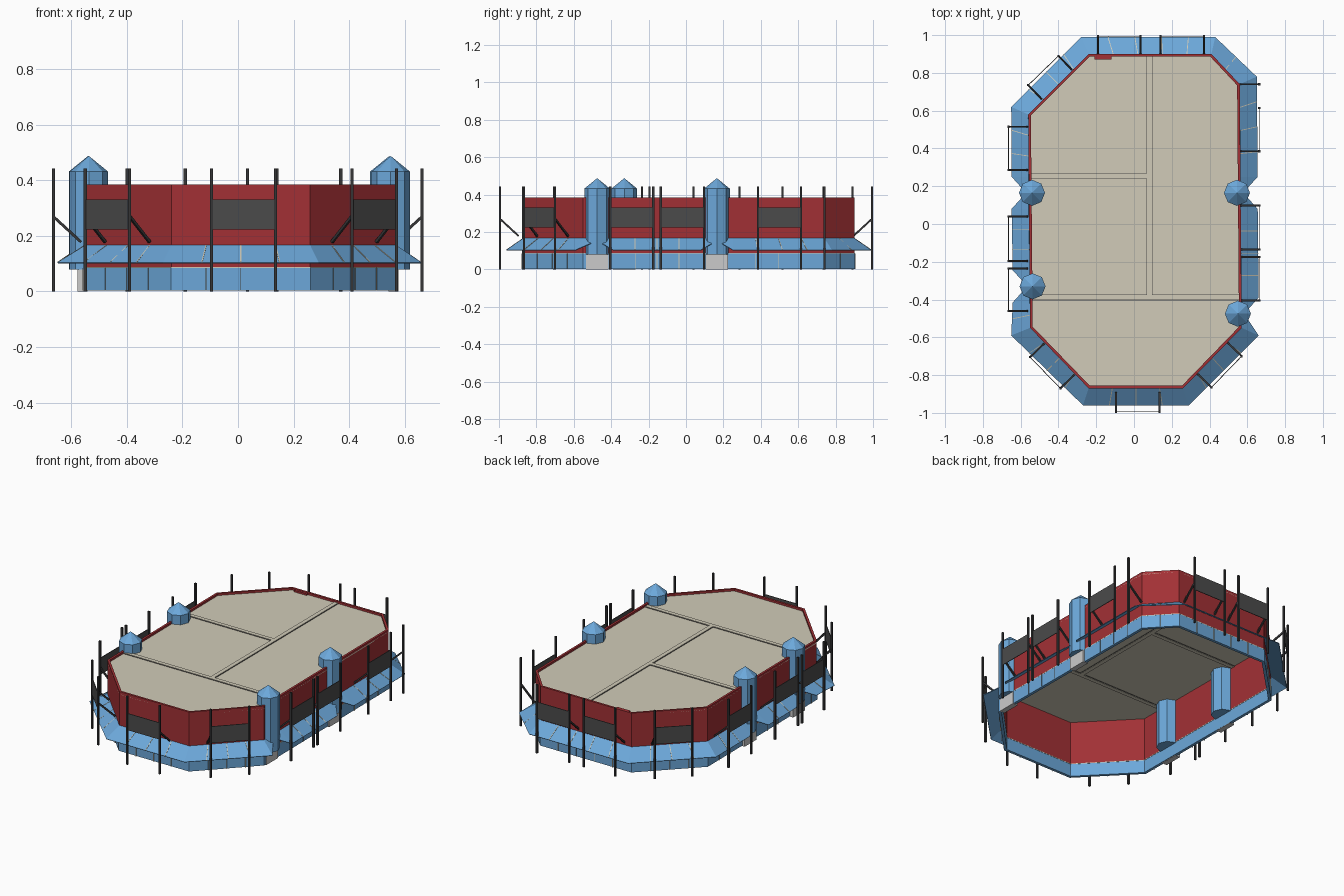
import bpy, bmesh, math
from mathutils import Vector

if "Cube" in bpy.data.objects:
    bpy.data.objects.remove(bpy.data.objects["Cube"])


def material(name, rgb):
    m = bpy.data.materials.new(name)
    m.diffuse_color = (*rgb, 1)
    m.use_nodes = True
    m.node_tree.nodes["Principled BSDF"].inputs["Base Color"].default_value = m.diffuse_color
    return m


RED = material("red", (0.36, 0.03, 0.035))
BLUE = material("blue", (0.15, 0.39, 0.70))
CREAM = material("cream", (0.64, 0.60, 0.48))
PANEL = material("charcoal", (0.07, 0.07, 0.07))
POST = material("dark_metal", (0.035, 0.035, 0.037))


def mesh(name, verts, faces, mat=None, thick=0, offset=-1):
    me = bpy.data.meshes.new(name)
    me.from_pydata([tuple(v) for v in verts], [], faces)
    ob = bpy.data.objects.new(name, me)
    bpy.context.collection.objects.link(ob)
    if mat:
        me.materials.append(mat)
    if thick:
        s = ob.modifiers.new("thickness", "SOLIDIFY")
        s.thickness, s.offset, s.use_even_offset = thick, offset, True
    return ob


def strip(name, low, high, mat, thick, offset=-1):
    """Closed band of quads between two matching loops."""
    n = len(low)
    faces = [(i, (i + 1) % n, n + (i + 1) % n, n + i) for i in range(n)]
    return mesh(name, low + high, faces, mat, thick, offset)


def bar(name, a, b, w, h, mat):
    """Rectangular bar from a to b, w wide sideways and h deep."""
    a, b = Vector(a), Vector(b)
    d = (b - a).normalized()
    side = d.cross(Vector((0, 0, 1)))
    side = side.normalized() if side.length > 1e-4 else Vector((1, 0, 0))
    up = side.cross(d)
    vs = [p + side * sx * w / 2 + up * sy * h / 2
          for p in (a, b) for sx, sy in ((-1, -1), (1, -1), (1, 1), (-1, 1))]
    fs = [(3, 2, 1, 0), (4, 5, 6, 7)] + [(i, (i + 1) % 4, (i + 1) % 4 + 4, i + 4) for i in range(4)]
    return mesh(name, vs, fs, mat)


# Building outline, counter-clockwise from the front left corner
plan = [(-0.24, -0.87), (0.26, -0.87), (0.57, -0.55), (0.56, 0.74),
        (0.41, 0.90), (-0.24, 0.90), (-0.56, 0.58), (-0.55, -0.55)]


def loop(z, pts=plan):
    return [(x, y, z) for x, y in pts]


# Walls, lower band and roof deck
strip("red_wall", loop(0.08), loop(0.385), RED, 0.014)
strip("lower_band", loop(0.003), loop(0.085), BLUE, 0.018, -0.6)
strip("band_trim", loop(0.084), loop(0.088), CREAM, 0.02, -0.6)
mesh("roof_deck", loop(0.372), [tuple(range(8))], CREAM, 0.006)

# Roof dividers: a thin dark bed with a cream strip on it
for k, (a, b) in enumerate((((-0.55, -0.388), (0.56, -0.388)), ((0.082, -0.376), (0.082, 0.89)),
                            ((-0.55, 0.255), (0.07, 0.255)))):
    bar(f"divider_edge_{k}", (*a, 0.369), (*b, 0.369), 0.032, 0.011, PANEL)
    bar(f"divider_{k}", (*a, 0.369), (*b, 0.369), 0.026, 0.015, CREAM)
bar("roof_block", (-0.21, 0.882, 0.376), (-0.12, 0.882, 0.376), 0.02, 0.014, RED)

# Sloped awning, pinched in behind each tower: (inner point, outer point, outer height)
awning = [((-0.24, -0.87), (-0.27, -0.96), 0.105), ((0.26, -0.87), (0.29, -0.96), 0.105),
          ((0.57, -0.55), (0.66, -0.59), 0.105)]


def pinch(x, y, ends):
    out = math.copysign(0.09, x)
    return [((x, y + d), (x + (out if d else out * 0.15), y + d), 0.105 if d else 0.155) for d in ends]


awning += pinch(0.57, -0.475, (0, 0.085)) + pinch(0.565, 0.165, (-0.085, 0, 0.085))
awning += [((0.56, 0.74), (0.65, 0.78), 0.105), ((0.41, 0.90), (0.43, 0.99), 0.105),
           ((-0.24, 0.90), (-0.28, 0.99), 0.105), ((-0.56, 0.58), (-0.65, 0.62), 0.105)]
awning += pinch(-0.558, 0.165, (0.085, 0, -0.085)) + pinch(-0.552, -0.33, (0.085, 0, -0.085))
awning += [((-0.55, -0.55), (-0.65, -0.59), 0.105)]
outer = [(*o, z) for _, o, z in awning]
inner = [(*i, 0.167) for i, _, _ in awning]
strip("awning", outer, inner, BLUE, 0.004)

# Cream seams on the awning and the lower band
n = len(awning)
for i in range(n):
    j = (i + 1) % n
    o0, o1, i0, i1 = map(Vector, (outer[i], outer[j], inner[i], inner[j]))
    if (i1 - i0).length < 0.12:
        continue
    count = max(2, round((i1 - i0).length / 0.12))
    d = (i1 - i0).normalized()
    out = Vector((d.y, -d.x, 0)) * 0.008
    for k in range(1, count):
        t = k / count
        bar("awning_seam", o0.lerp(o1, t), i0.lerp(i1, t), 0.004, 0.003, CREAM)
        p = i0.lerp(i1, t) + out
        bar("band_seam", (p.x, p.y, 0.003), (p.x, p.y, 0.085), 0.003, 0.003, CREAM)

# Corner turrets with pyramid caps and grey footings
for x, y in ((0.545, 0.165), (0.55, -0.475), (-0.54, 0.165), (-0.537, -0.33)):
    ring = [(x + 0.069 * math.cos(a * math.pi / 4), y + 0.069 * math.sin(a * math.pi / 4)) for a in range(8)]
    vs = loop(0.08, ring) + loop(0.432, ring) + [(x, y, 0.488)]
    fs = [tuple(range(7, -1, -1))]
    for i in range(8):
        j = (i + 1) % 8
        fs += [(i, j, j + 8, i + 8), (i + 8, j + 8, 16)]
    mesh("turret", vs, fs, BLUE)
    s = math.copysign(1, x)
    bar("turret_footing", (s * 0.56, y - 0.06, 0.04), (s * 0.56, y + 0.06, 0.04), 0.035, 0.08, None)


# Scaffold: posts, braces to the wall and hanging panels
def post(p, inward, brace=True):
    x, y = p
    bar("post", (x, y, 0), (x, y, 0.443), 0.011, 0.011, POST)
    if brace:
        q = Vector((x, y, 0)) + inward * 0.1
        bar("brace", (x, y, 0.27), (q.x, q.y, 0.178), 0.01, 0.01, POST)


def bay(a, b, brace_b=True):
    """Two posts with a panel between; a to b runs counter-clockwise."""
    d = Vector((b[0] - a[0], b[1] - a[1], 0)).normalized()
    inward = Vector((-d.y, d.x, 0))
    post(a, inward)
    post(b, inward, brace_b)
    bar("hanging_panel", (*a, 0.277), (*b, 0.277), 0.004, 0.108, PANEL)


bay((-0.095, -0.994), (0.135, -0.994))
bay((0.41, -0.865), (0.57, -0.70))
for y0, y1 in ((-0.405, -0.175), (-0.135, 0.097), (0.385, 0.615)):
    bay((0.663, y0), (0.663, y1), y1 < 0.6)
post((0.663, 0.74), Vector((-1, 0, 0)))
bay((0.37, 0.994), (0.14, 0.994))
bay((0.035, 0.994), (-0.19, 0.994))
bay((-0.40, 0.89), (-0.56, 0.735))
for y0, y1 in ((0.515, 0.285), (0.04, -0.195), (-0.235, -0.46)):
    bay((-0.665, y0), (-0.665, y1))
bay((-0.55, -0.705), (-0.39, -0.87))
